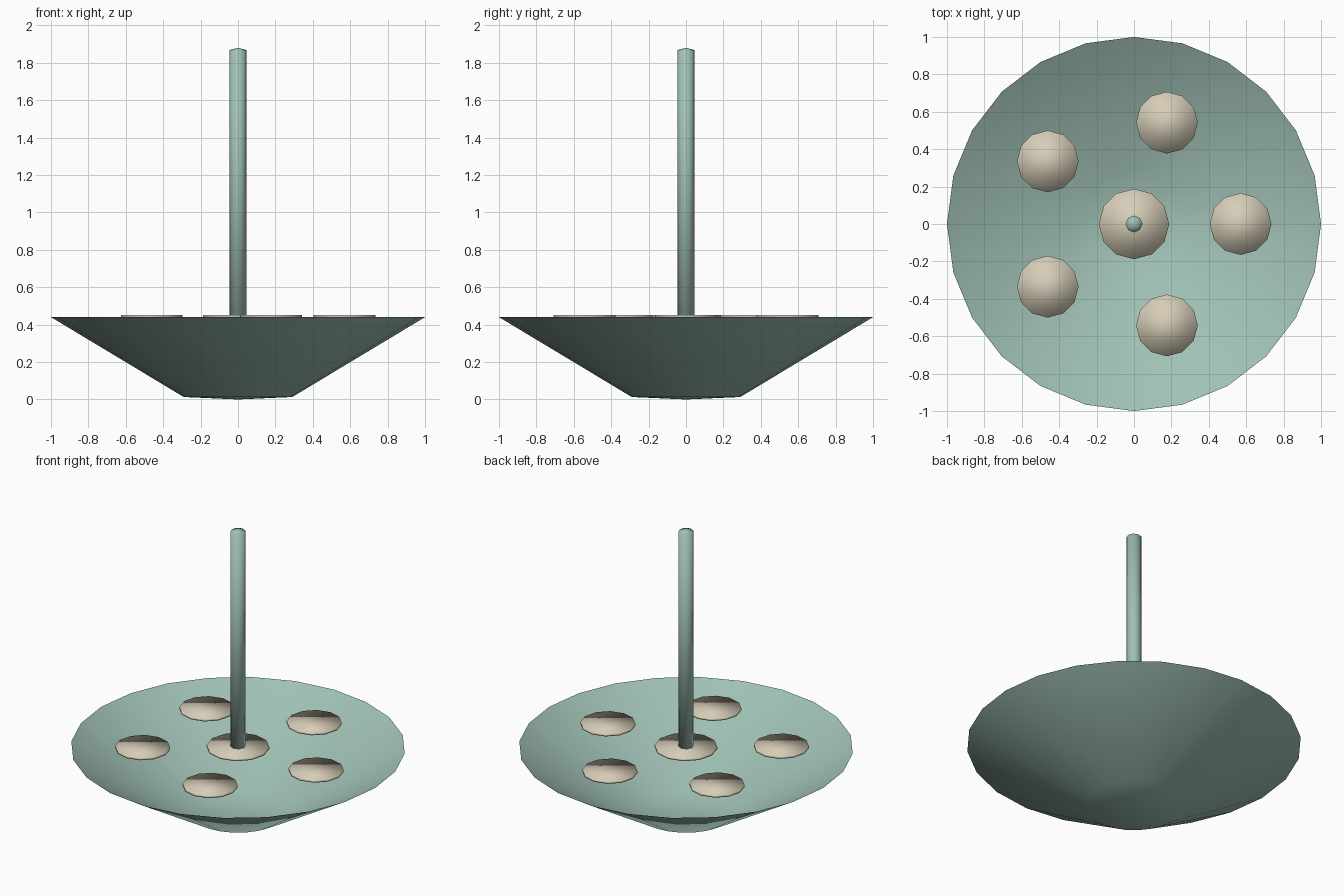
import bpy, bmesh, math

cube = bpy.data.objects.get("Cube")
if cube:
    bpy.data.objects.remove(cube, do_unlink=True)


def make_material(name, colour):
    mat = bpy.data.materials.new(name)
    mat.use_nodes = True
    mat.diffuse_color = colour
    bsdf = next(n for n in mat.node_tree.nodes if n.type == 'BSDF_PRINCIPLED')
    bsdf.inputs["Base Color"].default_value = colour
    return mat


def lathe(name, profile, sides, mat, location=(0, 0, 0)):
    """Spin a (radius, height) profile about z; radius 0 makes a pole vertex."""
    bm = bmesh.new()
    rings = []
    for r, z in profile:
        if r == 0:
            rings.append([bm.verts.new((0, 0, z))] * sides)
        else:
            angles = [2 * math.pi * i / sides for i in range(sides)]
            rings.append([bm.verts.new((r * math.cos(a), r * math.sin(a), z)) for a in angles])
    for low, high in zip(rings, rings[1:]):
        for i in range(sides):
            j = (i + 1) % sides
            corners = dict.fromkeys((low[i], low[j], high[j], high[i]))
            bm.faces.new(list(corners))
    for face in bm.faces:
        face.smooth = True
    mesh = bpy.data.meshes.new(name)
    bm.to_mesh(mesh)
    bm.free()
    mesh.materials.append(mat)
    obj = bpy.data.objects.new(name, mesh)
    obj.location = location
    bpy.context.collection.objects.link(obj)
    return obj


def disc(name, radius, location):
    """Thin round plate with softly shaded edges."""
    bpy.ops.mesh.primitive_cylinder_add(vertices=12, radius=radius, depth=0.014, location=location)
    obj = bpy.context.object
    obj.name = name
    obj.data.materials.append(cream)
    bpy.ops.object.shade_smooth()
    return obj


green = make_material("sage_green", (0.352, 0.533, 0.462, 1))
cream = make_material("warm_cream", (0.672, 0.610, 0.474, 1))

# Open thin-walled bowl with a slightly dished floor
lathe("bowl", [(0, 0), (0.29, 0.013), (1, 0.44)], 24, green)

# Centre disc and ring of five smaller discs level with the rim
disc_z = 0.444
disc("centre_disc", 0.188, (0, 0, disc_z))
for k in range(5):
    a = math.radians(72 * k)
    disc(f"outer_disc_{k + 1}", 0.165, (0.57 * math.cos(a), 0.57 * math.sin(a), disc_z))

# Stem rising from the centre disc
lathe("stem", [(0, 0.44), (0.045, 0.45), (0.045, 1.868), (0, 1.88)], 8, green)
